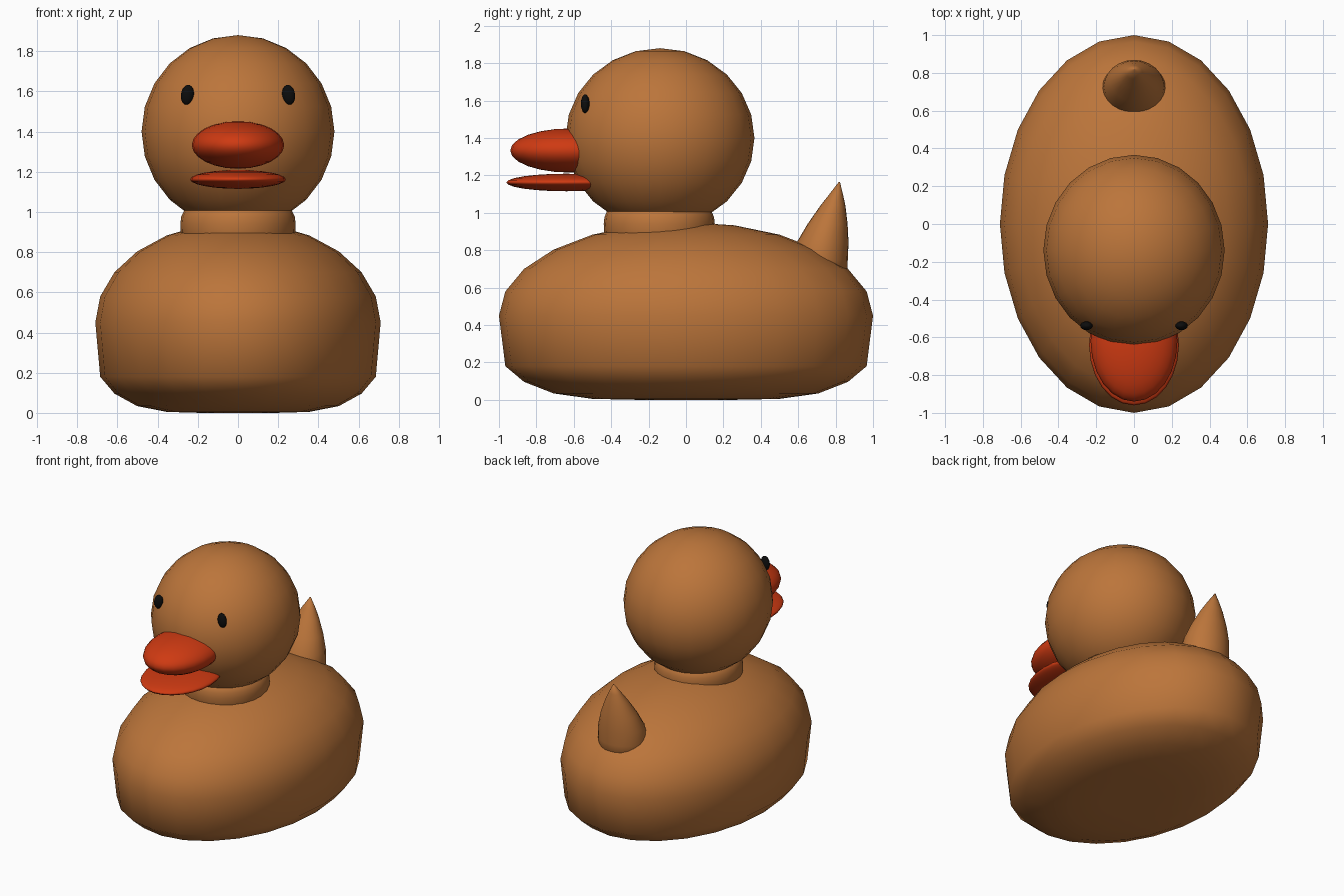
import bpy, math

if "Cube" in bpy.data.objects:
    bpy.data.objects.remove(bpy.data.objects["Cube"])


def material(name, rgb):
    m = bpy.data.materials.new(name)
    m.diffuse_color = (*rgb, 1)
    m.use_nodes = True
    m.node_tree.nodes["Principled BSDF"].inputs["Base Color"].default_value = m.diffuse_color
    return m


BROWN = material("warm brown", (0.50, 0.178, 0.043))
RED = material("beak red", (0.62, 0.042, 0.006))
BLACK = material("eye black", (0.004, 0.004, 0.004))


def loft(name, rings, mat, sides=24):
    """Stack of horizontal ellipses (z, centre_y, rx, ry), closed at both ends."""
    verts, faces = [], []
    for z, cy, rx, ry in rings:
        for i in range(sides):
            a = math.tau * i / sides
            verts.append((rx * math.cos(a), cy + ry * math.sin(a), z))
    for r in range(len(rings) - 1):
        for i in range(sides):
            j = (i + 1) % sides
            a, b = r * sides, (r + 1) * sides
            faces.append((a + i, a + j, b + j, b + i))
    faces.append(tuple(reversed(range(sides))))
    faces.append(tuple(range(len(verts) - sides, len(verts))))
    me = bpy.data.meshes.new(name)
    me.from_pydata(verts, [], faces)
    me.materials.append(mat)
    me.shade_smooth()
    ob = bpy.data.objects.new(name, me)
    bpy.context.collection.objects.link(ob)
    return ob


def ellipsoid(name, centre, radii, mat, tilt=0.0):
    bpy.ops.mesh.primitive_uv_sphere_add(segments=24, ring_count=12, radius=1,
                                         location=centre, rotation=(0, tilt, 0))
    ob = bpy.context.object
    ob.name = name
    ob.scale = radii
    ob.data.materials.append(mat)
    ob.data.shade_smooth()
    return ob


# Body: ellipsoid above the waterline, flattened hull below it
body = ellipsoid("body", (0, 0, 0), (1, 1, 1), BROWN)
lower = [0.45, 0.18, 0.096, 0.034, 0.005, 0.0, 0.0]
for v in body.data.vertices:
    x, y, z = v.co
    if z > -0.01:
        height = 0.45 + 0.5 * z
    else:
        height = lower[round(math.degrees(math.asin(min(1, -z))) / 15)]
    v.co = (0.71 * x, y, height)

# Neck, with a slight bulge
loft("neck", [(0.80, -0.143, 0.25, 0.26), (0.88, -0.143, 0.284, 0.293),
              (0.94, -0.143, 0.287, 0.297), (0.975, -0.143, 0.283, 0.293),
              (1.01, -0.143, 0.266, 0.279), (1.04, -0.143, 0.225, 0.235)], BROWN)

# Head
ellipsoid("head", (0, -0.139, 1.40), (0.48, 0.505, 0.48), BROWN)

# Beak halves
ellipsoid("upper_beak", (0, -0.62, 1.333), (0.23, 0.32, 0.118), RED)
ellipsoid("lower_beak", (0, -0.64, 1.162), (0.238, 0.32, 0.047), RED)

# Eyes
for side, label in ((-1, "right"), (1, "left")):
    ellipsoid(label + "_eye", (side * 0.252, -0.539, 1.583),
              (0.032, 0.023, 0.05), BLACK, tilt=-side * math.radians(8))

# Pointed tail leaning back
loft("tail", [(0.62, 0.71, 0.16, 0.15), (0.75, 0.715, 0.168, 0.15),
              (0.84, 0.73, 0.158, 0.139), (0.94, 0.757, 0.125, 0.107),
              (1.04, 0.786, 0.078, 0.066), (1.10, 0.803, 0.044, 0.036),
              (1.165, 0.82, 0.003, 0.003)], BROWN)
